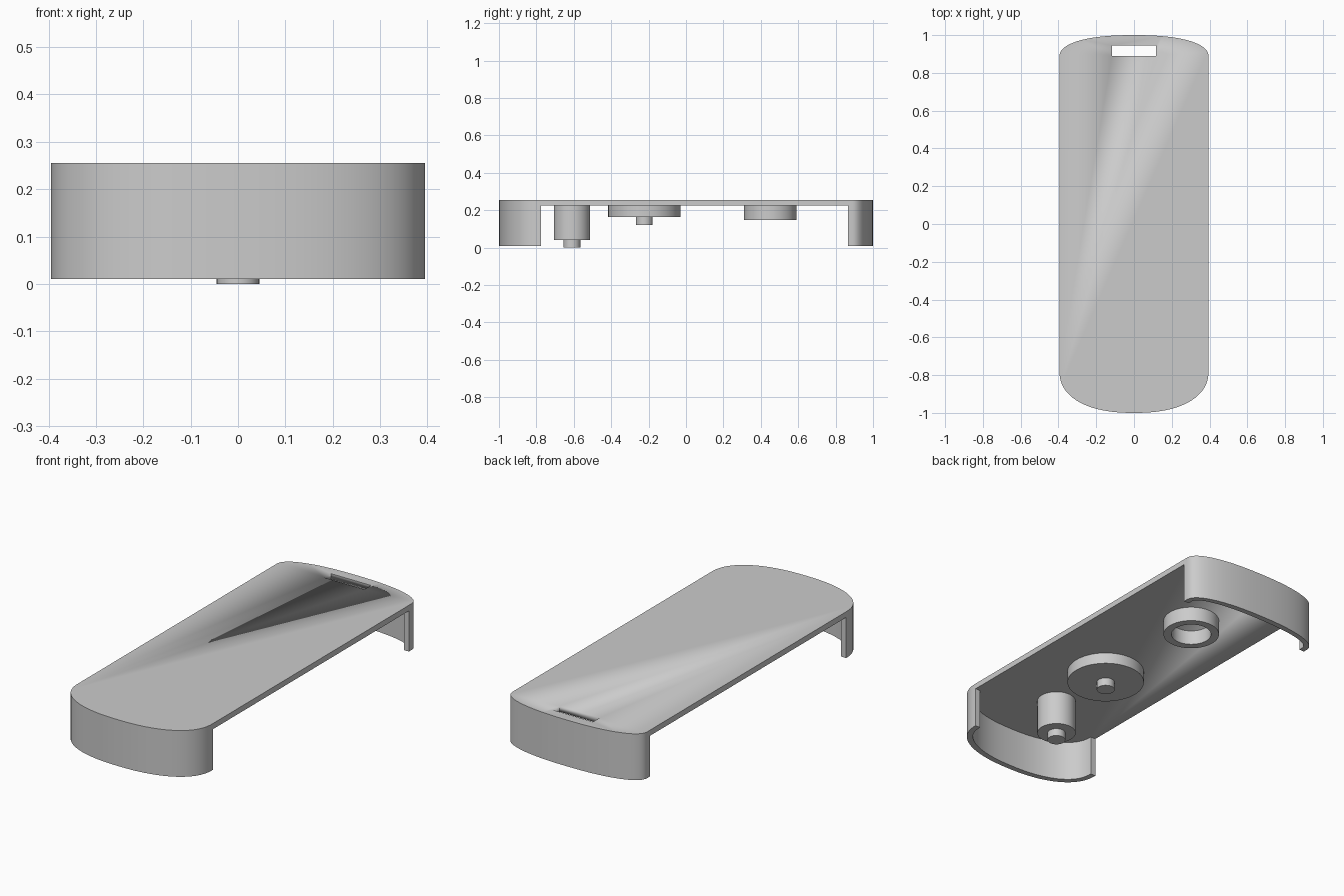
import bpy, bmesh, math

cube = bpy.data.objects.get("Cube")
if cube:
    bpy.data.objects.remove(cube, do_unlink=True)

# Single plain grey finish
grey = bpy.data.materials.new("matte grey")
grey.use_nodes = True
color = (0.6, 0.6, 0.6, 1)
grey.diffuse_color = color
grey.node_tree.nodes["Principled BSDF"].inputs["Base Color"].default_value = color

HALF_W, WALL = 0.395, 0.03
Z_RIM, Z_UNDER, Z_TOP = 0.01, 0.225, 0.255
FRONT_Y, BACK_Y = -0.775, 0.885      # where the rounded ends begin
BACK_WALL_Y = 0.865                  # where the back wall is cut off


def finish(bm, name):
    bmesh.ops.recalc_face_normals(bm, faces=bm.faces[:])
    mesh = bpy.data.meshes.new(name)
    bm.to_mesh(mesh)
    bm.free()
    mesh.materials.append(grey)
    obj = bpy.data.objects.new(name, mesh)
    bpy.context.collection.objects.link(obj)
    bpy.ops.object.select_all(action='DESELECT')
    obj.select_set(True)
    bpy.context.view_layer.objects.active = obj
    bpy.ops.object.shade_smooth_by_angle(angle=math.radians(35))
    return obj


def prism(name, outline, z0, z1):
    bm = bmesh.new()
    face = bm.faces.new([bm.verts.new((x, y, z0)) for x, y in outline])
    up = bmesh.ops.extrude_face_region(bm, geom=[face])
    verts = [v for v in up["geom"] if isinstance(v, bmesh.types.BMVert)]
    bmesh.ops.translate(bm, verts=verts, vec=(0, 0, z1 - z0))
    if len(bm.faces) == len(outline) + 1:
        bm.faces.new([v for v in bm.verts if v not in verts])
    return finish(bm, name)


def end_arc(start_y, tip_y, inset=0.0, steps=48, power=2 / 2.3):
    """Squarish rounded end running from +x to -x."""
    a = HALF_W - inset
    b = tip_y - start_y - math.copysign(inset, tip_y)
    points = []
    for i in range(steps + 1):
        t = math.pi * i / steps
        c, s = math.cos(t), max(0, math.sin(t))
        points.append((math.copysign(a * abs(c) ** power, c), start_y + b * s ** power))
    return points


def lathe(name, y, profile, segments=64):
    """Round part from a closed loop of (radius, z) points."""
    bm = bmesh.new()
    rings = []
    for r, z in profile:
        if r == 0:
            rings.append([bm.verts.new((0, y, z))] * segments)
        else:
            rings.append([bm.verts.new((r * math.cos(k * math.tau / segments),
                                        y + r * math.sin(k * math.tau / segments), z))
                          for k in range(segments)])
    for lower, upper in zip(rings, rings[1:] + rings[:1]):
        for k in range(segments):
            n = (k + 1) % segments
            corners = list(dict.fromkeys([lower[k], lower[n], upper[n], upper[k]]))
            if len(corners) > 2:
                bm.faces.new(corners)
    return finish(bm, name)


# Top plate with rounded ends
plate = prism("top_plate", end_arc(BACK_Y, 1) + end_arc(FRONT_Y, -1)[::-1], Z_UNDER, Z_TOP)

# Strap slot cut through the plate near the back
x0, x1, y0, y1 = -0.117, 0.117, 0.89, 0.945
cutter = prism("slot_cutter", [(x0, y0), (x1, y0), (x1, y1), (x0, y1)], 0.15, 0.35)
cutter.hide_render = True
cut = plate.modifiers.new("slot", 'BOOLEAN')
cut.operation, cut.solver, cut.object = 'DIFFERENCE', 'EXACT', cutter
bpy.ops.object.select_all(action='DESELECT')
plate.select_set(True)
bpy.context.view_layer.objects.active = plate
bpy.ops.object.modifier_apply(modifier="slot")
bpy.data.objects.remove(cutter, do_unlink=True)

# Curved end walls
prism("front_wall", end_arc(FRONT_Y, -1) + end_arc(FRONT_Y, -1, WALL)[::-1], Z_RIM, Z_UNDER)
outer = [(HALF_W, BACK_WALL_Y)] + end_arc(BACK_Y, 1) + [(-HALF_W, BACK_WALL_Y)]
inner_w = HALF_W - WALL
inner = [(inner_w, BACK_WALL_Y)] + end_arc(BACK_Y, 1, WALL) + [(-inner_w, BACK_WALL_Y)]
prism("back_wall", outer + inner[::-1], Z_RIM, Z_UNDER)

# Round fittings under the plate
PIN = 0.045
lathe("front_post", -0.61, [(0, Z_UNDER), (0.097, Z_UNDER), (0.097, 0.04), (PIN, 0.04), (PIN, 0), (0, 0)])
lathe("middle_disc", -0.223, [(0, Z_UNDER), (0.193, Z_UNDER), (0.193, 0.165),
                              (PIN, 0.165), (PIN, 0.122), (0, 0.122)])
lathe("back_ring", 0.45, [(0.1, Z_UNDER), (0.14, Z_UNDER), (0.14, 0.147), (0.1, 0.147)])
